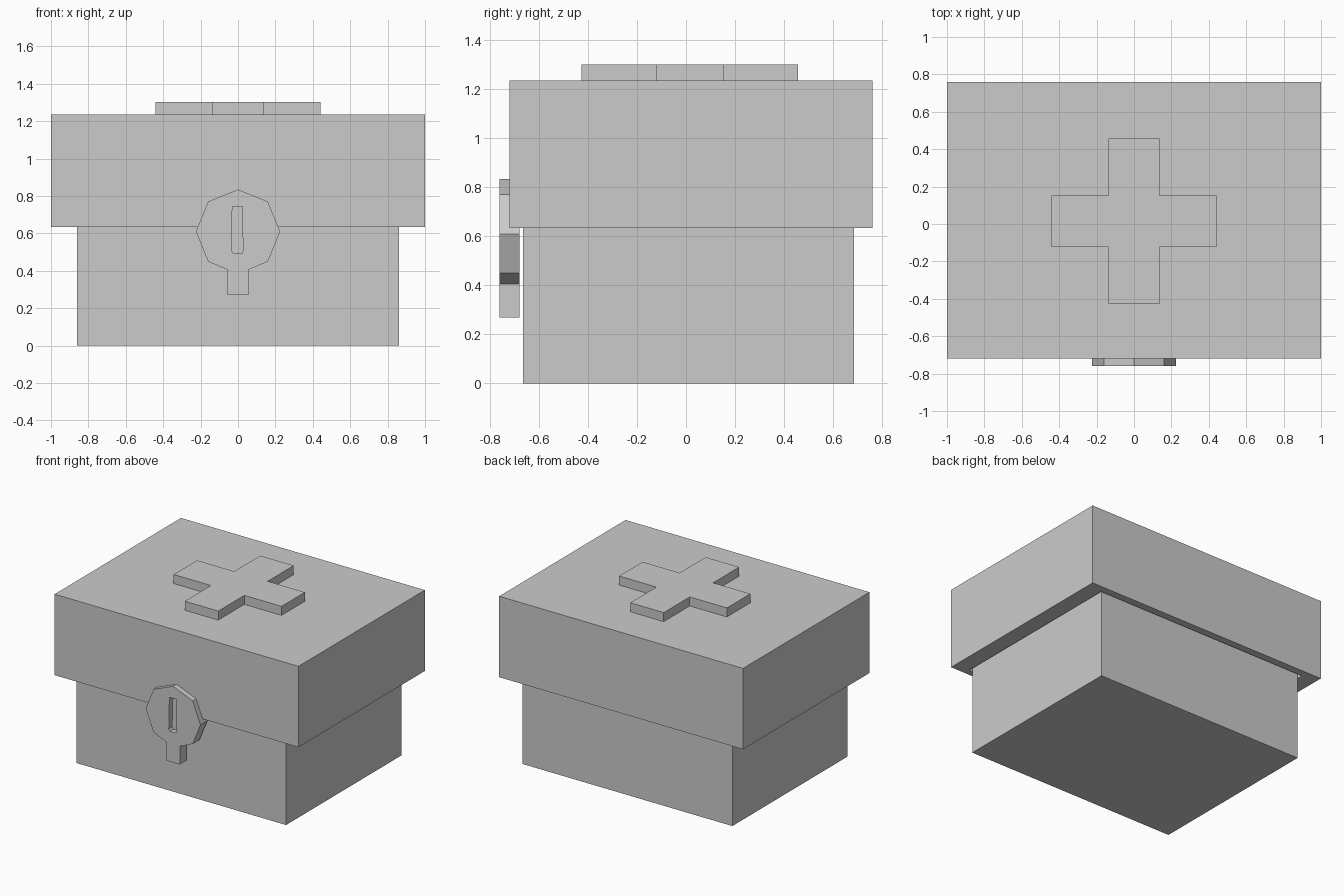
import bpy, bmesh
from mathutils import Vector

if "Cube" in bpy.data.objects:
    bpy.data.objects.remove(bpy.data.objects["Cube"])


def make_object(name, bm):
    bmesh.ops.recalc_face_normals(bm, faces=bm.faces)
    mesh = bpy.data.meshes.new(name)
    bm.to_mesh(mesh)
    bm.free()
    obj = bpy.data.objects.new(name, mesh)
    bpy.context.collection.objects.link(obj)
    return obj


def prism(name, points, direction):
    """Extrude a closed flat outline along a direction."""
    bm = bmesh.new()
    face = bm.faces.new([bm.verts.new(p) for p in points])
    result = bmesh.ops.extrude_face_region(bm, geom=[face], use_keep_orig=True)
    moved = [v for v in result["geom"] if isinstance(v, bmesh.types.BMVert)]
    bmesh.ops.translate(bm, verts=moved, vec=Vector(direction))
    return make_object(name, bm)


def rect(x, y0, y1, z):
    return [(-x, y0, z), (x, y0, z), (x, y1, z), (-x, y1, z)]


def hollow_box(name, outer, inner, z_closed, z_rim, z_floor):
    """Box open at the rim, built by bridging rectangular loops."""
    bm = bmesh.new()
    rings = [[bm.verts.new(p) for p in rect(*size, z)]
             for size, z in ((outer, z_closed), (outer, z_rim),
                             (inner, z_rim), (inner, z_floor))]
    for a, b in zip(rings, rings[1:]):
        for i in range(4):
            j = (i + 1) % 4
            bm.faces.new((a[i], a[j], b[j], b[i]))
    bm.faces.new(rings[0])
    bm.faces.new(rings[-1])
    return make_object(name, bm)


# Box body and overhanging lid, both hollow
hollow_box("box_base", (0.86, -0.665, 0.685), (0.78, -0.59, 0.61), 0, 0.70, 0.08)
hollow_box("lid", (1.0, -0.72, 0.76), (0.88, -0.675, 0.705), 1.235, 0.635, 1.13)

# Raised cross on the lid
a, r, cy = 0.137, 0.442, 0.015
quarter = [(r, -a), (r, a), (a, a)]
cross = []
for _ in range(4):
    cross += quarter
    quarter = [(-y, x) for x, y in quarter]
prism("lid_cross", [(x, y + cy, 1.235) for x, y in cross], (0, 0, 0.067))

# Latch plate: octagon with a short tab below
half = [(0.225, 0.61), (0.16, 0.45), (0.055, 0.405), (0.055, 0.27)]
right = [(0, 0.835), (0.16, 0.77)] + half
outline = right + [(-x, z) for x, z in reversed(right[1:])]
latch = prism("latch", [(x, -0.76, z) for x, z in outline], (0, 0.08, 0))

# Keyhole slot sunk into the latch
slot = [(0.025, 0.745), (0.022, 0.63), (0.03, 0.51), (0.02, 0.494),
        (-0.025, 0.494), (-0.036, 0.51), (-0.034, 0.63), (-0.03, 0.745)]
cutter = prism("keyhole_cutter", [(x, -0.80, z) for x, z in slot], (0, 0.08, 0))
cutter.hide_render = True
cutter.hide_viewport = True
mod = latch.modifiers.new("keyhole", 'BOOLEAN')
mod.operation = 'DIFFERENCE'
mod.solver = 'EXACT'
mod.object = cutter
